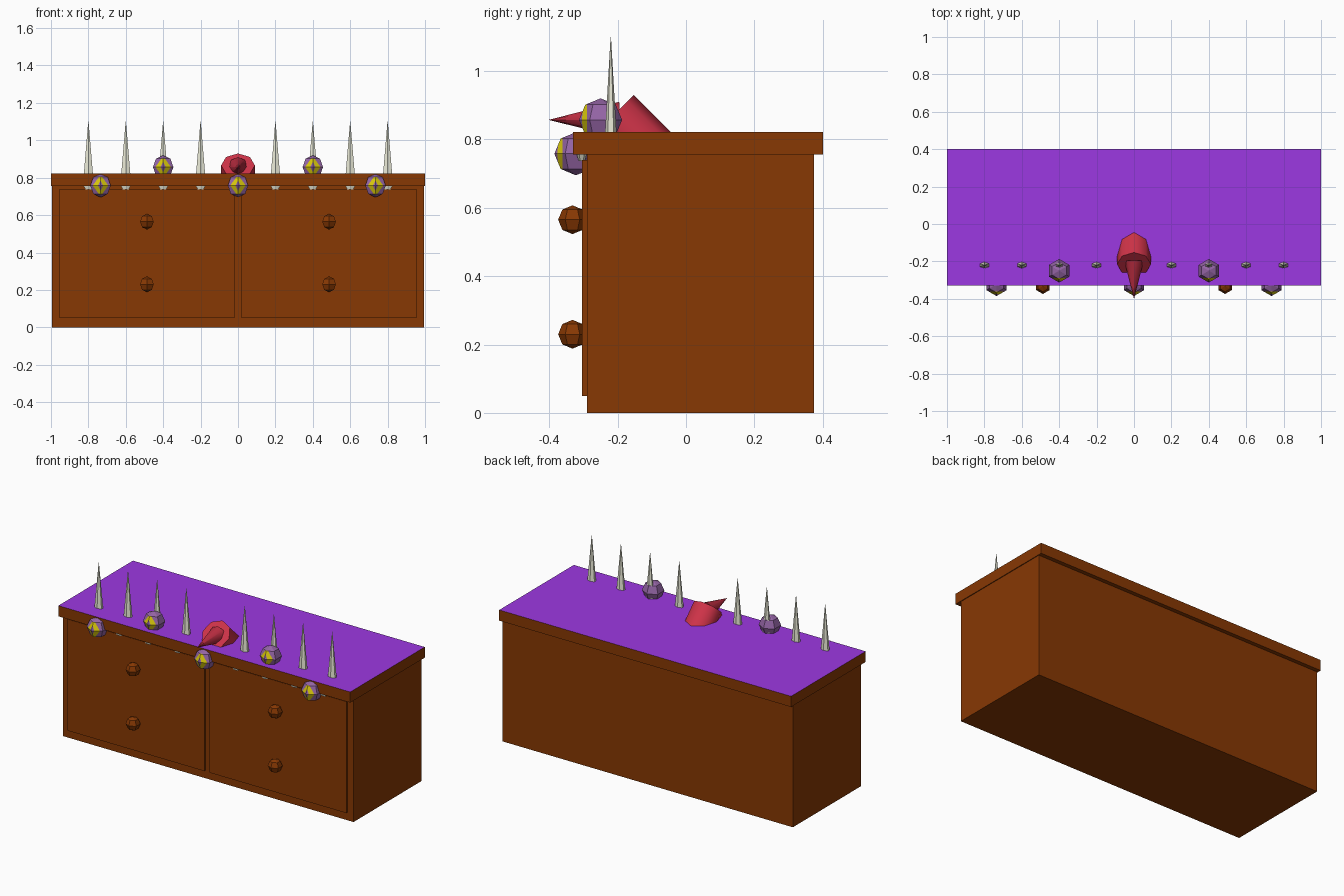
import bpy, bmesh, math
from mathutils import Vector, Matrix

if "Cube" in bpy.data.objects:
    bpy.data.objects.remove(bpy.data.objects["Cube"])


def mat(name, rgb):
    m = bpy.data.materials.new(name)
    m.diffuse_color = (*rgb, 1)
    m.use_nodes = True
    m.node_tree.nodes["Principled BSDF"].inputs["Base Color"].default_value = m.diffuse_color
    return m


BROWN = mat("brown wood", (0.245, 0.040, 0.001))
PURPLE = mat("bright purple", (0.335, 0.040, 0.76))
MAUVE = mat("eye mauve", (0.30, 0.13, 0.38))
YELLOW = mat("iris yellow", (0.72, 0.60, 0.004))
RED = mat("red", (0.62, 0.033, 0.065))
DARK_RED = mat("dark red", (0.50, 0.026, 0.052))
BONE = mat("bone", (0.80, 0.80, 0.66))


def finish(bm, name, *mats):
    bmesh.ops.recalc_face_normals(bm, faces=bm.faces)
    me = bpy.data.meshes.new(name)
    bm.to_mesh(me)
    bm.free()
    for m in mats:
        me.materials.append(m)
    ob = bpy.data.objects.new(name, me)
    bpy.context.collection.objects.link(ob)
    return ob


def box(name, lo, hi, *mats, top_index=0):
    bm = bmesh.new()
    bmesh.ops.create_cube(bm, size=1)
    for v in bm.verts:
        v.co = Vector([l + (c + 0.5) * (h - l) for l, h, c in zip(lo, hi, v.co)])
    bm.normal_update()
    for f in bm.faces:
        if f.normal.z > 0.9:
            f.material_index = top_index
    return finish(bm, name, *mats)


def cone(name, start, end, r1, r2, sides, m, squash=1.0):
    # tapered solid running from start to end
    a, b = Vector(start), Vector(end)
    d = b - a
    bm = bmesh.new()
    bmesh.ops.create_cone(bm, cap_ends=True, segments=sides, radius1=r1, radius2=r2, depth=d.length)
    bmesh.ops.scale(bm, vec=(1, squash, 1), verts=bm.verts)
    bm.transform(Matrix.Translation((a + b) / 2) @ Matrix.Rotation(math.atan2(-d.y, d.z), 4, 'X'))
    return finish(bm, name, m)


def six_sided_ball(r):
    # low-poly ball with one corner facing the front
    bm = bmesh.new()
    bmesh.ops.create_uvsphere(bm, u_segments=6, v_segments=4, radius=r)
    if min(v.co.y for v in bm.verts) > -0.95 * r:
        bm.transform(Matrix.Rotation(math.pi / 2, 4, 'Z'))
    return bm


def knob(name, loc, r=0.042):
    bm = six_sided_ball(r)
    bm.transform(Matrix.Translation(loc))
    return finish(bm, name, BROWN)


def eye(name, loc, r=0.063):
    bm = six_sided_ball(r)
    cut_y, pw, ph = -0.039, 0.014, 0.028
    # cut the iris edge, then the diamond pupil
    bmesh.ops.bisect_plane(bm, geom=bm.verts[:] + bm.edges[:] + bm.faces[:],
                           plane_co=(0, cut_y, 0), plane_no=(0, 1, 0))
    for sx in (-1, 1):
        for sz in (-1, 1):
            fs = [f for f in bm.faces if f.calc_center_median().y < cut_y]
            geom = list({e for f in fs for e in f.edges}) + list({v for f in fs for v in f.verts}) + fs
            bmesh.ops.bisect_plane(bm, geom=geom, plane_co=(sx * pw, 0, 0),
                                   plane_no=Vector((sx / pw, 0, sz / ph)).normalized())
    for f in bm.faces:
        c = f.calc_center_median()
        pupil = abs(c.x) / pw + abs(c.z) / ph < 1
        f.material_index = 1 if c.y < cut_y and not pupil else 0
    bm.transform(Matrix.Translation(loc))
    return finish(bm, name, MAUVE, YELLOW)


# cabinet carcass and overhanging top
box("body", (-0.995, -0.29, 0), (0.995, 0.375, 0.756), BROWN)
box("top_slab", (-1, -0.33, 0.756), (1, 0.40, 0.822), BROWN, PURPLE, top_index=1)

# doors with two knobs each
for side, s in (("left", -1), ("right", 1)):
    xs = sorted((s * 0.018, s * 0.955))
    box(side + "_door", (xs[0], -0.304, 0.05), (xs[1], -0.285, 0.74), BROWN)
    for row, z in (("lower", 0.23), ("upper", 0.565)):
        knob(f"{side}_{row}_knob", (s * 0.487, -0.332, z))

# upright spikes on the top, small teeth under its front edge
for i in range(1, 5):
    for side, s in (("left", -1), ("right", 1)):
        x = s * 0.2 * i
        cone(f"{side}_spike_{i}", (x, -0.22, 0.80), (x, -0.22, 1.10), 0.030, 0.001, 6, BONE, 0.6)
        cone(f"{side}_tooth_{i}", (x, -0.305, 0.76), (x, -0.305, 0.737), 0.032, 0.018, 6, BONE, 0.5)

# eyes on the top and along the front edge
for n, x in (("left", -0.4), ("right", 0.4)):
    eye(n + "_top_eye", (x, -0.25, 0.857))
for n, x in (("left", -0.735), ("middle", 0), ("right", 0.735)):
    eye(n + "_front_eye", (x, -0.322, 0.758))

# red snout: tilted drum with a pointed cone
drum = cone("snout_drum", (0, -0.075, 0.725), (0, -0.216, 0.866), 0.09, 0.09, 8, RED)
point = cone("snout_point", (0, -0.195, 0.858), (0, -0.40, 0.857), 0.052, 0.0005, 8, DARK_RED)

# soften the round sides of the snout
for ob in (drum, point):
    bpy.ops.object.select_all(action='DESELECT')
    ob.select_set(True)
    bpy.context.view_layer.objects.active = ob
    bpy.ops.object.shade_smooth_by_angle(angle=math.radians(50))
